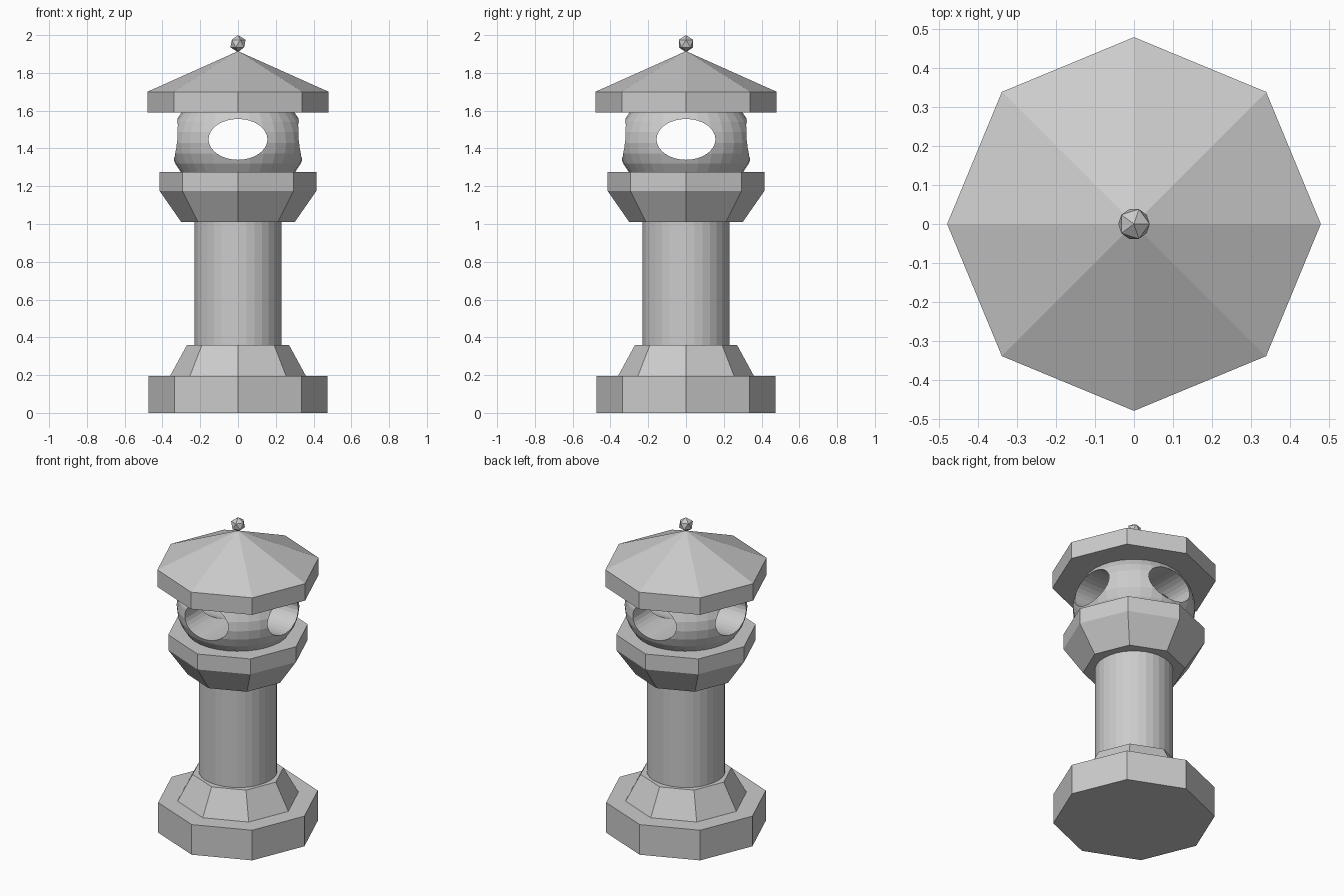
import bpy
from math import pi

cube = bpy.data.objects.get("Cube")
if cube:
    bpy.data.objects.remove(cube, do_unlink=True)

# One stone colour throughout
stone = bpy.data.materials.new("grey_stone")
stone.use_nodes = True
stone.diffuse_color = (0.6, 0.6, 0.6, 1)
stone.node_tree.nodes["Principled BSDF"].inputs["Base Color"].default_value = stone.diffuse_color


def finish(name):
    obj = bpy.context.object
    obj.name = name
    obj.data.name = name
    obj.data.materials.append(stone)
    return obj


def tier(name, z0, z1, r0, r1, sides=8):
    """Upright prism, frustum or pyramid between two heights."""
    bpy.ops.mesh.primitive_cone_add(vertices=sides, radius1=r0, radius2=r1,
                                    depth=z1 - z0, location=(0, 0, (z0 + z1) / 2))
    return finish(name)


# Pedestal and shaft
tier("base_slab", 0, 0.195, 0.475, 0.475)
tier("base_taper", 0.195, 0.36, 0.36, 0.27)
tier("column", 0.36, 1.01, 0.23, 0.23, 32)

# Platform under the lamp
tier("platform_flare", 1.01, 1.175, 0.30, 0.415)
tier("platform_slab", 1.175, 1.275, 0.415, 0.415)

# Flattened globe, pierced by two crossing oval tunnels
bpy.ops.mesh.primitive_uv_sphere_add(segments=32, ring_count=16, radius=0.36,
                                     location=(0, 0, 1.43))
globe = finish("lamp_globe")
globe.scale.z = 0.8

for axis, turn in (("front", 0), ("side", pi / 2)):
    bpy.ops.mesh.primitive_cylinder_add(vertices=32, radius=1, depth=1,
                                        location=(0, 0, 1.448),
                                        rotation=(pi / 2, 0, turn))
    cutter = finish(axis + "_tunnel_cutter")
    cutter.scale = (0.156, 0.108, 1)
    cutter.hide_render = True
    cut = globe.modifiers.new(axis + "_tunnel", 'BOOLEAN')
    cut.operation = 'DIFFERENCE'
    cut.solver = 'EXACT'
    cut.object = cutter
    bpy.context.view_layer.objects.active = globe
    bpy.ops.object.modifier_apply(modifier=cut.name)
    bpy.data.objects.remove(cutter, do_unlink=True)

# Roof and finial
tier("roof_eave", 1.59, 1.70, 0.48, 0.48)
tier("roof_cone", 1.70, 1.915, 0.48, 0)
bpy.ops.mesh.primitive_ico_sphere_add(subdivisions=1, radius=0.045,
                                      location=(0, 0, 1.955))
finish("finial")
